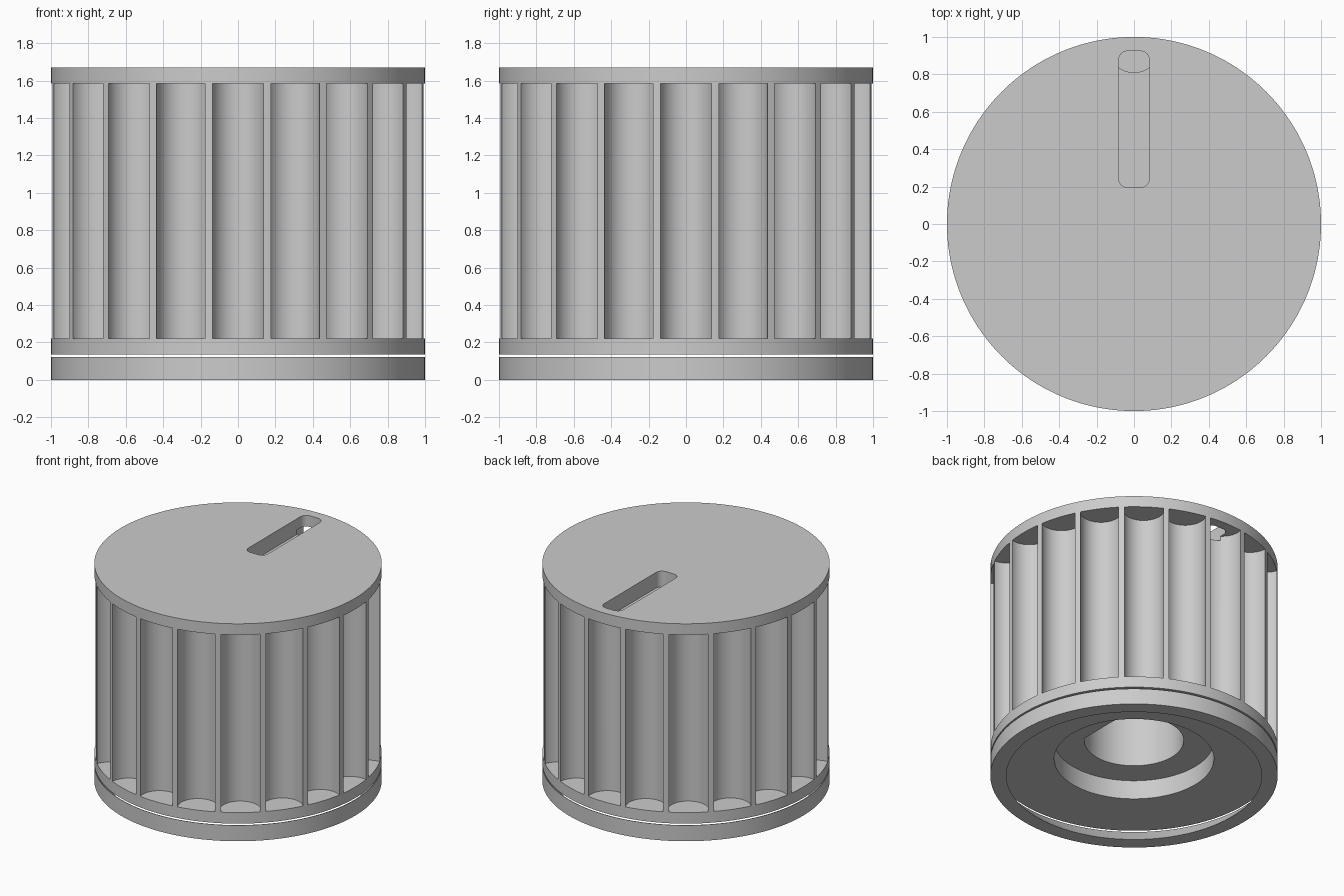
import bpy, bmesh, math
from mathutils import Matrix, Vector

cube = bpy.data.objects.get("Cube")
if cube:
    bpy.data.objects.remove(cube, do_unlink=True)

# One plain grey plastic
GREY = (0.6, 0.6, 0.6, 1.0)
grey = bpy.data.materials.new("grey_plastic")
grey.use_nodes = True
grey.diffuse_color = GREY
grey.node_tree.nodes["Principled BSDF"].inputs["Base Color"].default_value = GREY

BASE, TOP = 0.135, 1.67          # grip height range
FLUTE_LOW, FLUTE_HIGH = 0.22, 1.585
FLUTES = 20


def circle(radius, count, cx=0.0, cy=0.0):
    steps = [math.tau * i / count for i in range(count)]
    return [(cx + radius * math.cos(a), cy + radius * math.sin(a)) for a in steps]


def add_prism(bm, outline, low, high):
    """Upright prism over a counter-clockwise outline."""
    bottom = [bm.verts.new((x, y, low)) for x, y in outline]
    top = [bm.verts.new((x, y, high)) for x, y in outline]
    n = len(outline)
    bm.faces.new(bottom[::-1])
    bm.faces.new(top)
    for i in range(n):
        j = (i + 1) % n
        bm.faces.new((bottom[i], bottom[j], top[j], top[i]))


def make_object(name, bm):
    mesh = bpy.data.meshes.new(name)
    bm.to_mesh(mesh)
    bm.free()
    mesh.materials.append(grey)
    obj = bpy.data.objects.new(name, mesh)
    bpy.context.collection.objects.link(obj)
    return obj


def select_only(obj):
    bpy.ops.object.select_all(action='DESELECT')
    obj.select_set(True)
    bpy.context.view_layer.objects.active = obj


def cut(target, bm):
    """Subtract a temporary cutter from the target."""
    cutter = make_object("cutter", bm)
    cutter.hide_render = True
    select_only(target)
    mod = target.modifiers.new("cut", 'BOOLEAN')
    mod.operation = 'DIFFERENCE'
    mod.solver = 'EXACT'
    mod.object = cutter
    bpy.ops.object.modifier_apply(modifier=mod.name)
    bpy.data.objects.remove(cutter, do_unlink=True)


def smooth(obj):
    select_only(obj)
    bpy.ops.object.shade_smooth_by_angle(angle=math.radians(30))


# Grip: solid drum
bm = bmesh.new()
add_prism(bm, circle(1.0, 160), BASE, TOP)
grip = make_object("knob_grip", bm)

# Finger flutes around the side
bm = bmesh.new()
for k in range(FLUTES):
    a = math.tau * k / FLUTES
    add_prism(bm, circle(0.142, 40, 0.952 * math.cos(a), 0.952 * math.sin(a)),
              FLUTE_LOW, FLUTE_HIGH)
cut(grip, bm)

# Round recess underneath
bm = bmesh.new()
add_prism(bm, circle(0.556, 96), BASE - 0.2, 0.28)
cut(grip, bm)

# Shaft hole with a flat on one side
SHAFT, FLAT = 0.346, 0.287
half = math.acos(FLAT / SHAFT)
arc = [half + (math.tau - 2 * half) * i / 64 for i in range(65)]
bm = bmesh.new()
add_prism(bm, [(SHAFT * math.cos(a), SHAFT * math.sin(a)) for a in arc], 0.1, 1.3)
cut(grip, bm)

# Pointer slot in the top, with rounded corners
W, NEAR, FAR, R = 0.083, 0.195, 0.925, 0.05
corners = [(W - R, FAR - R), (R - W, FAR - R), (R - W, NEAR + R), (W - R, NEAR + R)]
outline = []
for q, (cx, cy) in enumerate(corners):
    for i in range(7):
        a = math.pi / 2 * (q + i / 6)
        outline.append((cx + R * math.cos(a), cy + R * math.sin(a)))
bm = bmesh.new()
add_prism(bm, outline, TOP - 0.12, TOP + 0.1)
cut(grip, bm)
smooth(grip)

# Separate base ring: wedge section, flaring out to a thin upper lip
profile = [(0.888, 0.0), (1.0, 0.0), (1.0, 0.122), (0.996, 0.122)]
bm = bmesh.new()
verts = [bm.verts.new((r, 0, z)) for r, z in profile]
edges = [bm.edges.new((verts[i], verts[(i + 1) % 4])) for i in range(4)]
bmesh.ops.spin(bm, geom=verts + edges, cent=(0, 0, 0), axis=(0, 0, 1),
               angle=math.tau, steps=160, use_merge=True)
bmesh.ops.remove_doubles(bm, verts=bm.verts[:], dist=0.0001)
bmesh.ops.recalc_face_normals(bm, faces=bm.faces[:])
ring = make_object("base_ring", bm)
smooth(ring)
